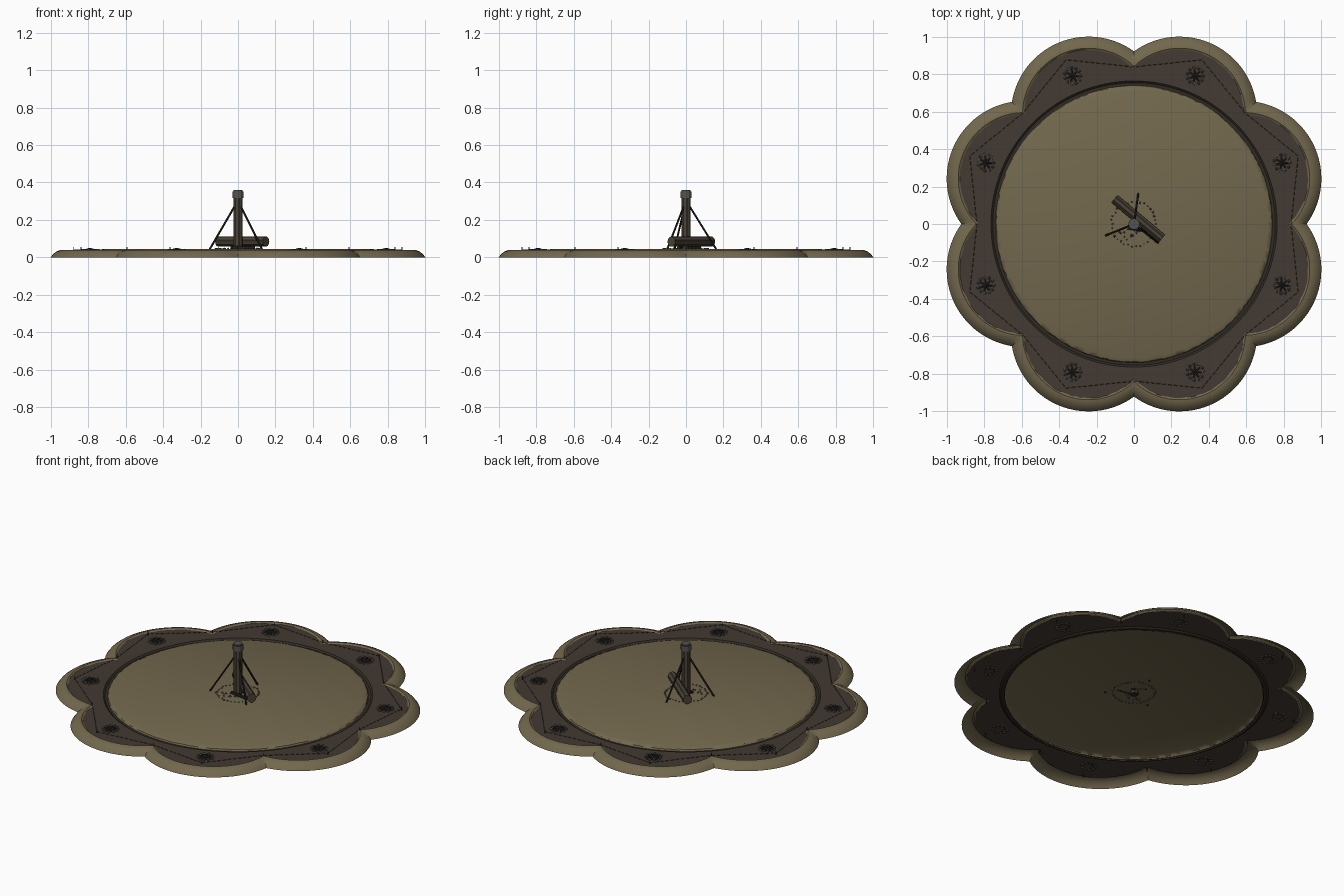
import bpy, bmesh, math, random
from mathutils import Vector

random.seed(4)
cube = bpy.data.objects.get("Cube")
if cube:
    bpy.data.objects.remove(cube)


def material(name, rgb):
    m = bpy.data.materials.new(name)
    m.use_nodes = True
    m.diffuse_color = (*rgb, 1)
    m.node_tree.nodes["Principled BSDF"].inputs["Base Color"].default_value = (*rgb, 1)
    return m


SAND = material("sand", (0.17, 0.138, 0.075))
EARTH = material("dark earth", (0.056, 0.042, 0.032))
TRENCH = material("trench shade", (0.03, 0.024, 0.017))
BARK = material("bark", (0.075, 0.058, 0.034))
CHAR = material("charred wood", (0.022, 0.019, 0.015))
STONE = material("grey stone", (0.085, 0.085, 0.078))
ROPE = material("rope", (0.12, 0.075, 0.025))

LOBES, LOBE_DIST, LOBE_RADIUS, STEPS = 8, 0.635, 0.415, 256
GROUND, FLOOR = 0.045, 0.034


def finish(name, bm, mats, smooth=False):
    mesh = bpy.data.meshes.new(name)
    bm.to_mesh(mesh)
    bm.free()
    for m in mats:
        mesh.materials.append(m)
    ob = bpy.data.objects.new(name, mesh)
    bpy.context.collection.objects.link(ob)
    if smooth:
        bpy.ops.object.select_all(action='DESELECT')
        ob.select_set(True)
        bpy.context.view_layer.objects.active = ob
        bpy.ops.object.shade_smooth_by_angle(angle=math.radians(35))
    return ob


def polar(r, a, z=0):
    return Vector((r * math.cos(a), r * math.sin(a), z))


def lobe(a, inset):
    # Radius of the scalloped outline, moved inwards by inset
    step = math.tau / LOBES
    phi = a % step - step / 2
    r = LOBE_RADIUS - inset
    return LOBE_DIST * math.cos(phi) + math.sqrt(r * r - (LOBE_DIST * math.sin(phi)) ** 2)


def sheet(name, rings, mats, band_mats=None, cap=False):
    # Skin between closed outlines listed from the outside in
    bm = bmesh.new()
    loops = [[bm.verts.new(polar(f(i * math.tau / STEPS), i * math.tau / STEPS, z))
              for i in range(STEPS)] for f, z in rings]
    for b, (outer, inner) in enumerate(zip(loops, loops[1:])):
        for i in range(STEPS):
            j = (i + 1) % STEPS
            f = bm.faces.new((outer[i], outer[j], inner[j], inner[i]))
            f.material_index = band_mats[b] if band_mats else 0
    if cap:
        bm.faces.new(loops[-1])
    return finish(name, bm, mats, True)


def rod(bm, a, b, radius, sides=8, stripes=False, end=0):
    # Cylinder between two points, optionally with alternating side colours
    a, b = Vector(a), Vector(b)
    d = b - a
    rot = d.to_track_quat('Z', 'Y')
    low, high = [[bm.verts.new(p + rot @ polar(radius, i * math.tau / sides))
                  for i in range(sides)] for p in (a, b)]
    for i in range(sides):
        j = (i + 1) % sides
        f = bm.faces.new((low[i], low[j], high[j], high[i]))
        f.material_index = i % 2 if stripes else 0
    for f in (bm.faces.new(low[::-1]), bm.faces.new(high)):
        f.material_index = end


def stone(bm, pos, size):
    made = bmesh.ops.create_icosphere(bm, subdivisions=1, radius=size)["verts"]
    for v in made:
        v.co = v.co * random.uniform(0.75, 1.15) + Vector(pos)


def inset_line(d):
    return lambda a: lobe(a, d)


def ragged(d, amount):
    return lambda a: lobe(a, d) + random.uniform(-amount, amount)


def circle(r, amount=0):
    return lambda a: r + random.uniform(-amount, amount)


# Scalloped sand bank, open underneath
sheet("sand_bank", [(inset_line(0), 0), (inset_line(0.012), 0.016), (inset_line(0.03), 0.03),
                    (inset_line(0.048), 0.038), (inset_line(0.062), 0.04),
                    (ragged(0.076, 0.004), 0.031)], [SAND])

# Dark petal floor with the trench on its inner edge
sheet("petal_floor", [(inset_line(0.07), FLOOR), (circle(0.765), FLOOR),
                      (circle(0.755), 0.026), (circle(0.733), 0.026)],
      [EARTH, TRENCH], [0, 1, 1])

# Central sand court
sheet("sand_court", [(circle(0.742), 0.022), (circle(0.735, 0.004), 0.036),
                     (circle(0.715), GROUND)], [SAND], cap=True)

# Stone-ringed fire pits, one in each petal
stones, embers = bmesh.new(), bmesh.new()
for k in range(LOBES):
    c = polar(0.857, (k + 0.5) * math.tau / LOBES, FLOOR)
    for i in range(11):
        stone(stones, c + polar(0.043, i * math.tau / 11, 0.001), 0.0095)
    for i in range(7):
        a = i * math.tau / 7
        rod(embers, c + polar(0.033, a, 0.002), c + polar(0.004, a, 0.01), 0.006, 5)
finish("fire_pit_stones", stones, [STONE])
finish("fire_pit_wood", embers, [CHAR])

# Low fence: small posts joined by dashed cord
posts, cord = bmesh.new(), bmesh.new()
line = [polar(0.84 if k % 2 == 0 else 0.95, k * math.tau / 16, 0.042) for k in range(16)]
for k, p in enumerate(line):
    q = line[(k + 1) % 16]
    rod(posts, (p.x, p.y, 0.01), (p.x, p.y, 0.056), 0.0025, 5)
    dashes = int((q - p).length / 0.03)
    for i in range(dashes):
        rod(cord, p.lerp(q, i / dashes), p.lerp(q, (i + 0.65) / dashes), 0.0015, 4)
finish("fence_posts", posts, [CHAR])
finish("fence_cord", cord, [ROPE])

# Central standing post
bm = bmesh.new()
rod(bm, (0, 0, 0.03), (0, 0, 0.33), 0.025, 16, True)
finish("standing_post", bm, [CHAR, BARK])
bm = bmesh.new()
rod(bm, (0, 0, 0.318), (0, 0, 0.352), 0.03, 12)
rod(bm, (0, 0, 0.352), (0, 0, 0.359), 0.025, 12)
finish("post_cap", bm, [STONE])

# Three braces leaning against the post
bm = bmesh.new()
for deg in (82, 202, 322):
    a = math.radians(deg)
    rod(bm, polar(0.165, a, 0.04), polar(0.018, a, 0.275), 0.0055, 6)
finish("braces", bm, [CHAR])

# Log lying beside the post, with a dark split along its top
bm = bmesh.new()
rod(bm, (-0.105, 0.135, 0.084), (0.15, -0.078, 0.084), 0.027, 14, True, 1)
finish("fallen_log", bm, [CHAR, BARK])
bm = bmesh.new()
rod(bm, (-0.035, 0.075, 0.051), (0.04, 0.02, 0.051), 0.009, 8)
rod(bm, (-0.03, -0.02, 0.051), (0.09, -0.04, 0.051), 0.009, 8)
finish("log_supports", bm, [CHAR])

# Ring of stones and loose pebbles round the post
bm = bmesh.new()
for i in range(34):
    stone(bm, polar(0.12 + random.uniform(-0.006, 0.006), i * math.tau / 34, GROUND),
          random.uniform(0.004, 0.008))
for i in range(14):
    stone(bm, polar(random.uniform(0.04, 0.1), random.uniform(3.6, 5.4), GROUND),
          random.uniform(0.004, 0.008))
finish("hearth_stones", bm, [STONE])
